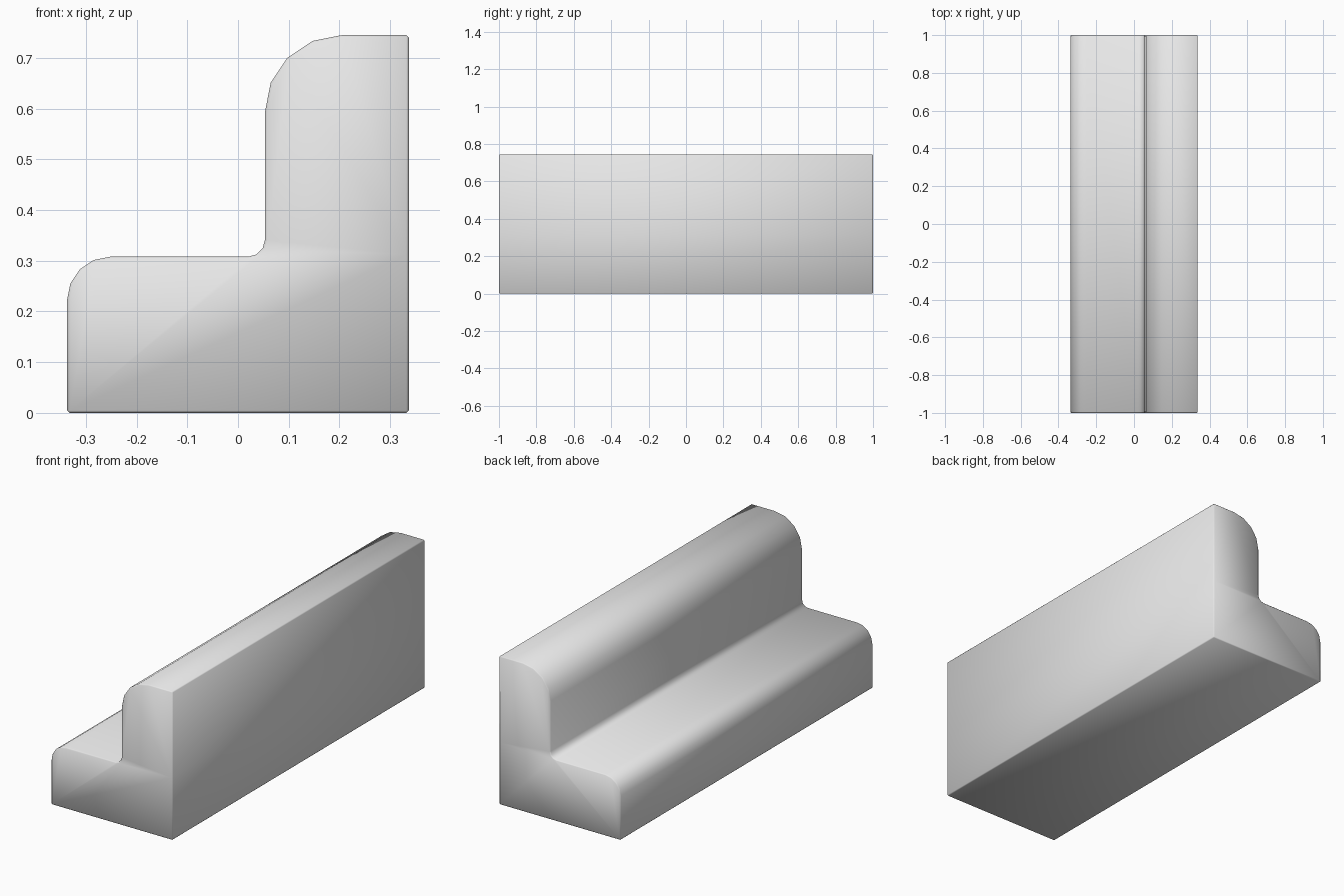
import bpy
import bmesh
from math import cos, sin, radians

cube = bpy.data.objects.get("Cube")
if cube:
    bpy.data.objects.remove(cube, do_unlink=True)


def arc(cx, cz, r, start, end, steps):
    """Points of a rounded corner in the x-z plane."""
    angles = [radians(start + (end - start) * i / steps) for i in range(steps + 1)]
    return [(cx + r * cos(a), cz + r * sin(a)) for a in angles]


# One plain grey material
grey = bpy.data.materials.new("plain grey")
grey.use_nodes = True
colour = (0.8, 0.8, 0.8, 1)
grey.diffuse_color = colour
grey.node_tree.nodes["Principled BSDF"].inputs["Base Color"].default_value = colour

# L-shaped profile: base, straight back, rounded top, inner fillet, rounded nose
HALF_WIDTH, HALF_LENGTH, HEIGHT, SEAT = 0.337, 1.0, 0.745, 0.308
profile = [(-HALF_WIDTH, 0), (HALF_WIDTH, 0), (HALF_WIDTH, 0.313), (HALF_WIDTH, HEIGHT)]
profile += arc(0.205, HEIGHT - 0.152, 0.152, 90, 180, 4)
profile += arc(0.02, SEAT + 0.033, 0.033, 0, -90, 3)
profile += arc(-0.252, SEAT - 0.085, 0.085, 90, 180, 4)
count = len(profile)
inner = 11  # fillet point where the three end panels meet

bm = bmesh.new()
front, back = [[bm.verts.new((x, y, z)) for x, z in profile]
               for y in (-HALF_LENGTH, HALF_LENGTH)]

# Long walls
for i in range(count):
    j = (i + 1) % count
    bm.faces.new((front[i], back[i], back[j], front[j]))

# Ends, each split into base, backrest and seat panels
panels = ([0, 1, 2, inner], list(range(2, inner + 1)), list(range(inner, count)) + [0])
for panel in panels:
    bm.faces.new([front[i] for i in panel])
    bm.faces.new([back[i] for i in reversed(panel)])
bmesh.ops.recalc_face_normals(bm, faces=bm.faces)
for face in bm.faces:
    face.smooth = True

mesh = bpy.data.meshes.new("stepped_bench")
bm.to_mesh(mesh)
bm.free()
mesh.materials.append(grey)
bench = bpy.data.objects.new("stepped_bench", mesh)
bpy.context.collection.objects.link(bench)

# Fine chamfer on the sharp rims
bevel = bench.modifiers.new("edge chamfer", "BEVEL")
bevel.width = 0.005
bevel.segments = 1
bevel.limit_method = "ANGLE"
bevel.angle_limit = radians(60)
